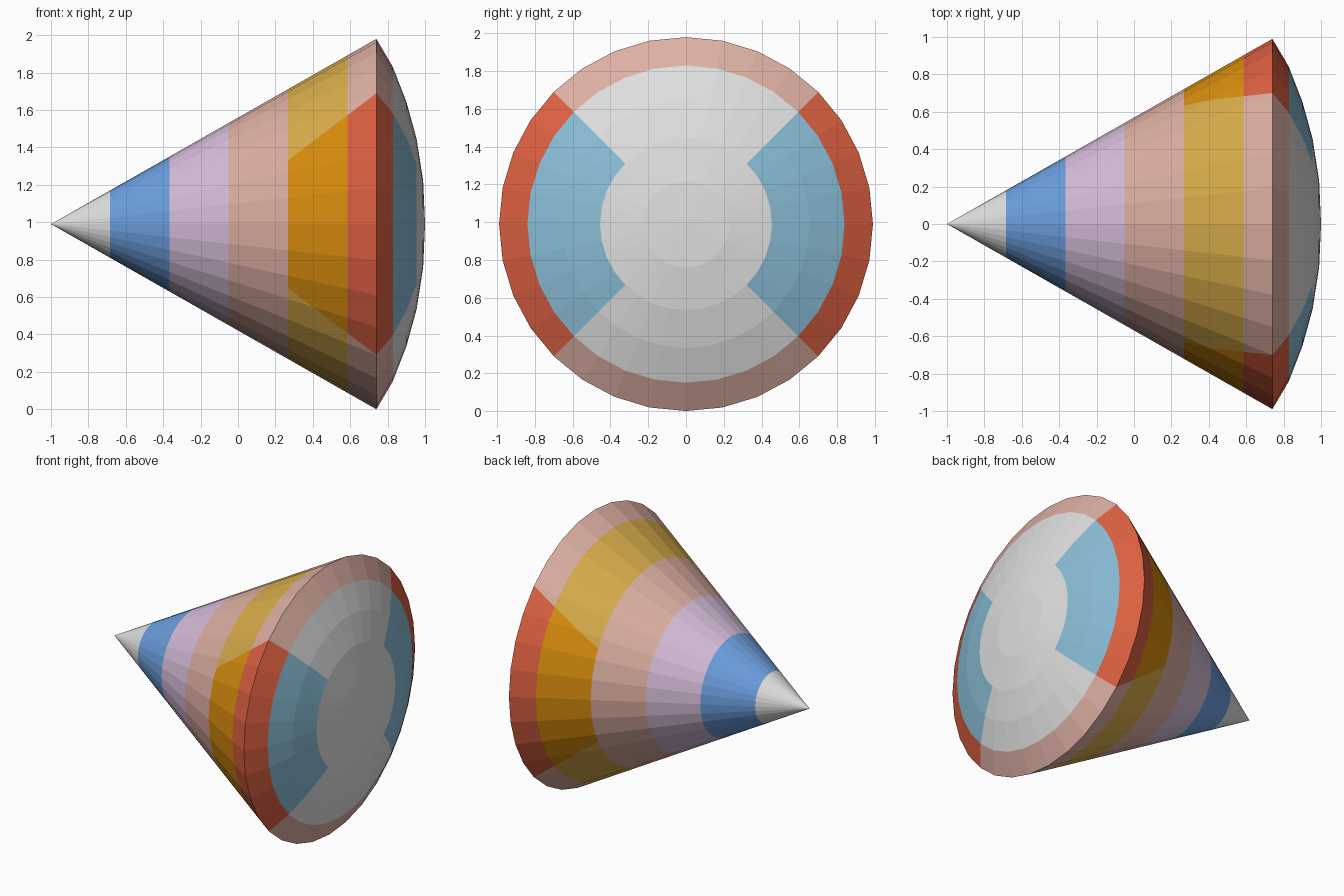
import bpy, bmesh, math
from mathutils import Vector

if "Cube" in bpy.data.objects:
    bpy.data.objects.remove(bpy.data.objects["Cube"])

R, SIDES = 0.99, 32


def material(name, r, g, b):
    lin = [((c / 255 + 0.055) / 1.055) ** 2.4 for c in (r, g, b)]
    m = bpy.data.materials.new(name)
    m.diffuse_color = (*lin, 1)
    m.use_nodes = True
    m.node_tree.nodes["Principled BSDF"].inputs["Base Color"].default_value = m.diffuse_color
    return m


def revolve(name, profile, mats):
    """Turn an (x, radius) profile around the x axis, with tips where radius is 0."""
    bm = bmesh.new()
    rings = []
    for x, r in profile:
        n = SIDES if r else 1
        rings.append([bm.verts.new((x, r * math.cos(2 * math.pi * i / SIDES),
                                    R + r * math.sin(2 * math.pi * i / SIDES)))
                      for i in range(n)])
    for a, b in zip(rings, rings[1:]):
        for i in range(SIDES):
            j = i + 1
            quad = [a[i % len(a)], b[i % len(b)], b[j % len(b)], a[j % len(a)]]
            bm.faces.new(list(dict.fromkeys(quad)))
    me = bpy.data.meshes.new(name)
    ob = bpy.data.objects.new(name, me)
    bpy.context.collection.objects.link(ob)
    for m in mats:
        me.materials.append(m)
    return bm, me


def finish(bm, me):
    bmesh.ops.recalc_face_normals(bm, faces=bm.faces)
    bm.to_mesh(me)
    bm.free()


white = material("white", 224, 224, 225)
blue = material("blue", 108, 160, 224)
lilac = material("lilac", 215, 190, 219)
pink = material("pink", 222, 176, 163)
ochre = material("ochre", 218, 174, 75)
orange = material("orange", 220, 143, 14)
red = material("red", 222, 97, 66)
sky = material("sky blue", 138, 190, 215)

# Striped cone: rings at every colour change
stripes = [-1, -0.685, -0.367, -0.05, 0.267, 0.585, 0.74]
bm, me = revolve("striped_cone", [(x, R * (x + 1) / 1.74) for x in stripes],
                 [white, blue, lilac, pink, ochre, pink, orange, red])
# Slanted edges of the side patches
for s in (1, -1):
    wide = [f for f in bm.faces if f.calc_center_median().x > 0.3]
    geom = wide + list({e for f in wide for e in f.edges}) + list({v for f in wide for v in f.verts})
    bmesh.ops.bisect_plane(bm, geom=geom, dist=1e-3, plane_co=(0.74, 0, R + s * 0.7),
                           plane_no=Vector((-0.76, 0, s)))
for f in bm.faces:
    c = f.calc_center_median()
    band = sum(c.x > x for x in stripes[1:-1])
    side = abs(c.z - R) < 0.7 + 0.76 * (c.x - 0.74)
    f.material_index = band + 2 if band >= 4 and side else band
finish(bm, me)

# Domed end: outer ring, side patches and plain centre
bm, me = revolve("domed_end", [(0.74, R), (0.828, 0.84), (0.9, 0.655), (0.955, 0.455),
                               (0.99, 0.23), (1, 0)], [white, pink, red, sky])
for f in bm.faces:
    c = f.calc_center_median()
    side = abs(c.y) > abs(c.z - R)
    if c.x < 0.82:
        f.material_index = 2 if side else 1
    elif c.x < 0.95 and side:
        f.material_index = 3
finish(bm, me)
